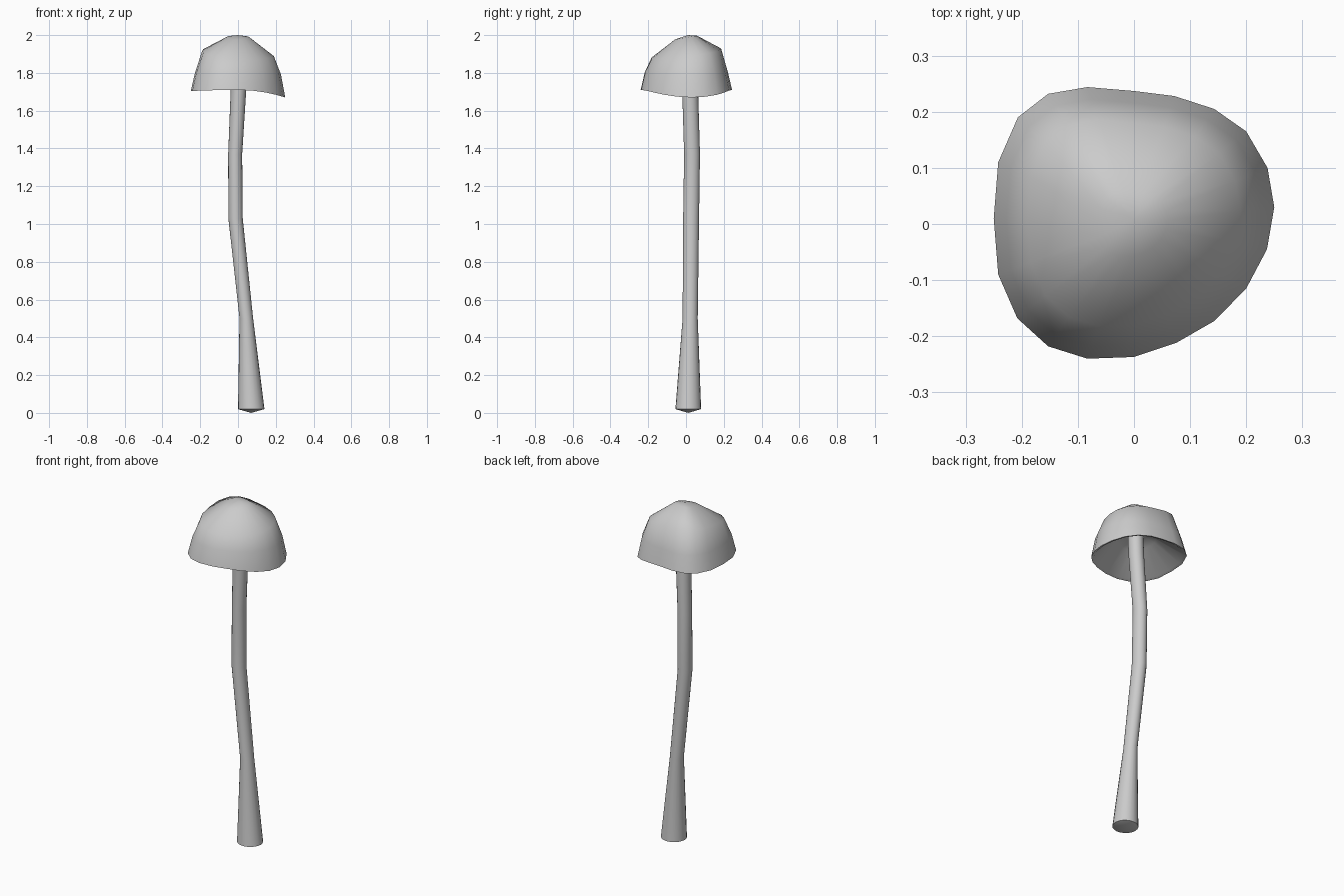
import bpy, bmesh, math

if "Cube" in bpy.data.objects:
    bpy.data.objects.remove(bpy.data.objects["Cube"])


def loft(name, rings, start=None, end=None):
    """Skin equal-length rings of points; optional fan tips at either end."""
    bm = bmesh.new()
    rows = [[bm.verts.new(p) for p in ring] for ring in rings]
    n = len(rows[0])
    for a, b in zip(rows, rows[1:]):
        for i in range(n):
            j = (i + 1) % n
            bm.faces.new((a[i], a[j], b[j], b[i]))
    for tip, row in ((start, rows[0]), (end, rows[-1])):
        if tip:
            v = bm.verts.new(tip)
            for i in range(n):
                bm.faces.new((row[i], row[(i + 1) % n], v))
    bmesh.ops.recalc_face_normals(bm, faces=bm.faces)
    mesh = bpy.data.meshes.new(name)
    bm.to_mesh(mesh)
    bm.free()
    obj = bpy.data.objects.new(name, mesh)
    bpy.context.collection.objects.link(obj)
    bpy.ops.object.select_all(action='DESELECT')
    obj.select_set(True)
    bpy.context.view_layer.objects.active = obj
    bpy.ops.object.shade_smooth_by_angle(angle=math.radians(50))
    return obj


# Stem: bent, flared at the foot (centre x, centre y, z, radius x, radius y)
path = [(0.07, 0.012, 0.02, 0.07, 0.068),
        (0.044, 0.022, 0.5, 0.036, 0.04),
        (-0.013, 0.027, 1.03, 0.038, 0.042),
        (-0.015, 0.032, 1.37, 0.037, 0.042),
        (0.002, 0.022, 1.7, 0.041, 0.042),
        (0.006, 0.018, 1.86, 0.041, 0.042)]
SIDES = 20
stem_rings = [[(cx + rx * math.cos(math.tau * i / SIDES),
                cy + ry * math.sin(math.tau * i / SIDES), z)
               for i in range(SIDES)] for cx, cy, z, rx, ry in path]
loft("stem", stem_rings, start=(0.07, 0.012, 0.0), end=(0.006, 0.018, 1.86))

# Cap: rounded triangular rim outline, shrunk ring by ring up to the crown
rim = [(0.25, 0.03), (0.238, 0.1), (0.2, 0.165), (0.143, 0.205), (0.072, 0.228),
       (0, 0.237), (-0.083, 0.244), (-0.153, 0.232), (-0.207, 0.19), (-0.242, 0.11),
       (-0.25, 0.01), (-0.242, -0.09), (-0.208, -0.168), (-0.153, -0.218),
       (-0.083, -0.24), (0, -0.237), (0.075, -0.212), (0.143, -0.173),
       (0.2, -0.115), (0.237, -0.045)]


def rim_z(x):
    return 1.71 - (0.64 if x > 0 else 0.1) * x * x


def cap_ring(scale, height):
    return [(x * scale, y * scale, height(x, y)) for x, y in rim]


cap_rings = [
    cap_ring(0.42, lambda x, y: 1.81),                           # underside
    cap_ring(0.94, lambda x, y: rim_z(x) + 0.005),
    cap_ring(1.0, lambda x, y: rim_z(x)),                        # rim
    cap_ring(0.91, lambda x, y: 1.80 + 0.3 * (rim_z(x) - 1.7)),
    cap_ring(0.76, lambda x, y: 1.90 - 0.06 * x + 0.10 * y),     # shoulder
    cap_ring(0.24, lambda x, y: 1.987 + 0.04 * y),               # crown
]
loft("cap", cap_rings, start=(0, 0.02, 1.85), end=(0, 0.01, 2.0))
